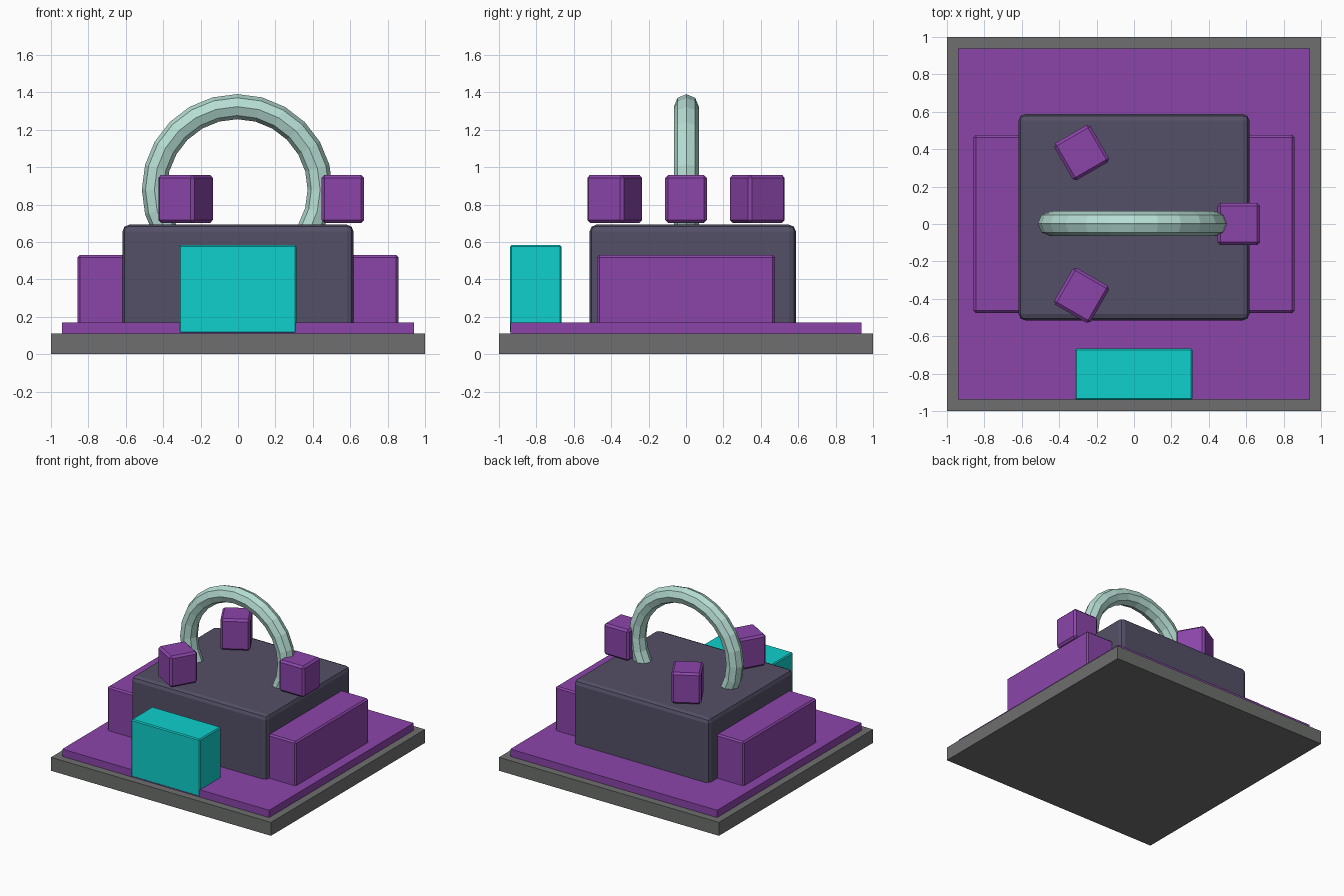
import bpy
import math

default = bpy.data.objects.get("Cube")
if default:
    bpy.data.objects.remove(default, do_unlink=True)


def srgb(*rgb):
    return [((c / 255 + 0.055) / 1.055) ** 2.4 for c in rgb] + [1.0]


def material(name, color):
    mat = bpy.data.materials.new(name)
    mat.use_nodes = True
    mat.diffuse_color = color
    mat.node_tree.nodes["Principled BSDF"].inputs["Base Color"].default_value = color
    return mat


grey = material("stone grey", srgb(109, 111, 109))
purple = material("purple", srgb(139, 69, 170))
slate = material("dark slate", srgb(84, 80, 103))
cyan = material("cyan", srgb(14, 208, 204))
mint = material("pale mint", srgb(182, 222, 212))


def box(name, low, high, mat, bevel=0.0, segments=1, turn=0.0):
    """Box between two corners, turned about its own vertical axis."""
    center = [(a + b) / 2 for a, b in zip(low, high)]
    bpy.ops.mesh.primitive_cube_add(size=1, location=center)
    obj = bpy.context.object
    obj.name = name
    obj.scale = [b - a for a, b in zip(low, high)]
    bpy.ops.object.transform_apply(location=False, rotation=False, scale=True)
    obj.rotation_euler.z = turn
    obj.data.materials.append(mat)
    if bevel:
        mod = obj.modifiers.new("Bevel", "BEVEL")
        mod.width = bevel
        mod.segments = segments
    return obj


# Stepped base
box("base_slab", (-1, -1, 0), (1, 1, 0.11), grey)
box("base_carpet", (-0.94, -0.938, 0.11), (0.94, 0.938, 0.17), purple)

# Main body, side blocks and front block
box("main_body", (-0.617, -0.515, 0.11), (0.617, 0.587, 0.692), slate, 0.035, 2)
for side, name in ((-1, "right_side_block"), (1, "left_side_block")):
    inner, outer = sorted((side * 0.57, side * 0.857))
    box(name, (inner, -0.475, 0.13), (outer, 0.475, 0.53), purple, 0.012)
box("front_block", (-0.314, -0.941, 0.112), (0.312, -0.665, 0.583), cyan, 0.008)

# Three small blocks set around the ring, each turned to face outward
for i in range(3):
    angle = i * math.tau / 3
    x, y = 0.56 * math.cos(angle), 0.44 * math.sin(angle)
    box(f"top_block_{i + 1}", (x - 0.114, y - 0.112, 0.702),
        (x + 0.114, y + 0.112, 0.958), purple, 0.016, 1, angle)

# Upright ring, its lower part sunk in the body
bpy.ops.mesh.primitive_torus_add(
    major_segments=24, minor_segments=8, major_radius=0.443, minor_radius=0.067,
    location=(-0.004, 0.002, 0.88), rotation=(math.pi / 2, 0, 0))
ring = bpy.context.object
ring.name = "arch_ring"
ring.data.materials.append(mint)
for face in ring.data.polygons:
    face.use_smooth = False
